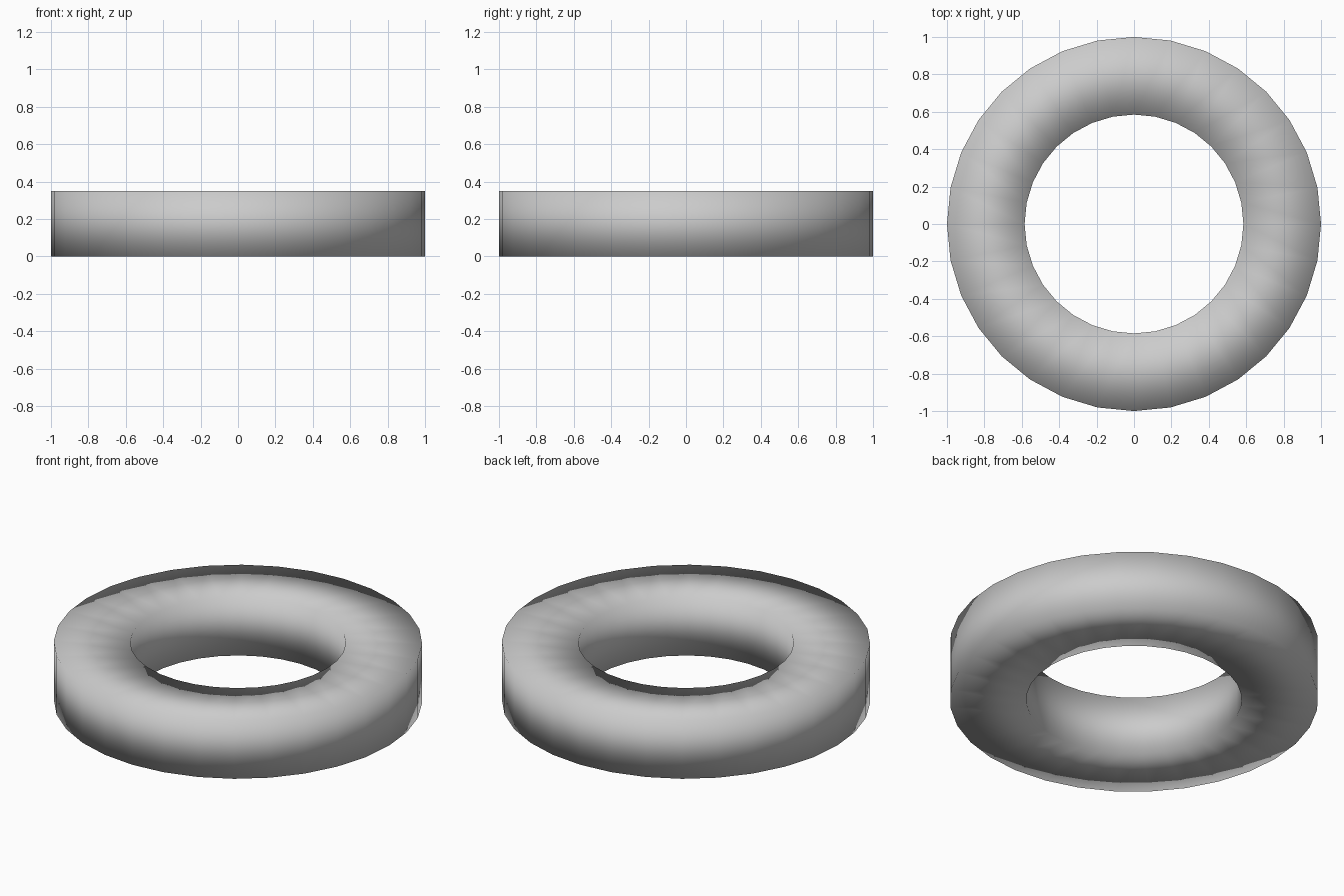
import bpy, bmesh, math

if "Cube" in bpy.data.objects:
    bpy.data.objects.remove(bpy.data.objects["Cube"])

OUTER, INNER, HEIGHT, SIDES = 1.0, 0.585, 0.35, 32

# Ring: rectangular section revolved around z
bm = bmesh.new()
section = [bm.verts.new(p) for p in
           [(INNER, 0, 0), (OUTER, 0, 0), (OUTER, 0, HEIGHT), (INNER, 0, HEIGHT)]]
edges = [bm.edges.new((section[i], section[(i + 1) % 4])) for i in range(4)]
bmesh.ops.spin(bm, geom=section + edges, cent=(0, 0, 0), axis=(0, 0, 1),
               angle=math.tau, steps=SIDES, use_duplicate=False)
bmesh.ops.remove_doubles(bm, verts=bm.verts, dist=1e-4)
bmesh.ops.recalc_face_normals(bm, faces=bm.faces)

# Softly shaded all over, including the rims
for face in bm.faces:
    face.smooth = True

mesh = bpy.data.meshes.new("ring")
bm.to_mesh(mesh)
bm.free()
ring = bpy.data.objects.new("ring", mesh)
bpy.context.collection.objects.link(ring)
